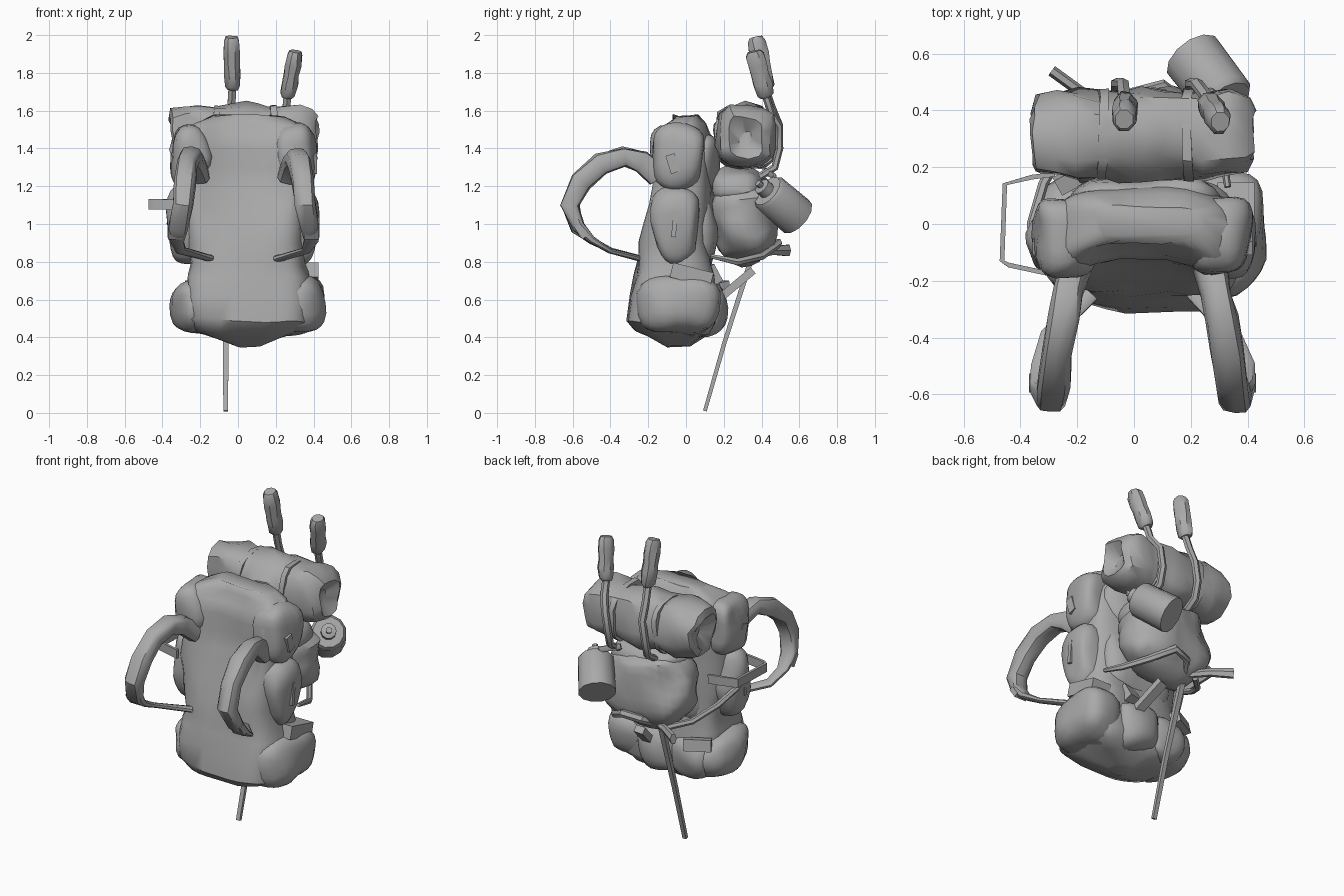
import bpy, bmesh, math
from mathutils import Vector, noise

if "Cube" in bpy.data.objects:
    bpy.data.objects.remove(bpy.data.objects["Cube"])

gray = bpy.data.materials.new("canvas_gray")
gray.diffuse_color = (0.4, 0.4, 0.4, 1)
gray.use_nodes = True
gray.node_tree.nodes["Principled BSDF"].inputs["Base Color"].default_value = gray.diffuse_color


def finish(name, bm, lump=0.0, freq=6.0, angle=40):
    """Crumple the cloth a little, then turn the mesh into a shaded object."""
    if lump:
        for v in bm.verts:
            v.co += noise.noise_vector(v.co * freq) * lump
    bmesh.ops.recalc_face_normals(bm, faces=bm.faces)
    me = bpy.data.meshes.new(name)
    bm.to_mesh(me)
    bm.free()
    me.materials.append(gray)
    ob = bpy.data.objects.new(name, me)
    bpy.context.collection.objects.link(ob)
    bpy.ops.object.select_all(action='DESELECT')
    ob.select_set(True)
    bpy.context.view_layer.objects.active = ob
    bpy.ops.object.shade_smooth_by_angle(angle=math.radians(angle))
    return ob


def sweep(name, path, radii, sides=8, ref=(1, 0, 0), power=2.0, tangent=None, lump=0.0, freq=6.0):
    """Loft superellipse rings along a path; radii are (along ref, across ref)."""
    bm = bmesh.new()
    pts = [Vector(p) for p in path]
    rings = []
    for i, p in enumerate(pts):
        t = Vector(tangent) if tangent else pts[min(i + 1, len(pts) - 1)] - pts[max(i - 1, 0)]
        t.normalize()
        side = Vector(ref)
        side = (side - t * side.dot(t)).normalized()
        up = t.cross(side)
        ring = []
        for k in range(sides):
            a = 2 * math.pi * (k + 0.5) / sides
            c, s = math.cos(a), math.sin(a)
            c = math.copysign(abs(c) ** (2 / power), c)
            s = math.copysign(abs(s) ** (2 / power), s)
            ring.append(bm.verts.new(p + side * c * radii[i][0] + up * s * radii[i][1]))
        rings.append(ring)
    for a, b in zip(rings, rings[1:]):
        for k in range(sides):
            j = (k + 1) % sides
            bm.faces.new((a[k], a[j], b[j], b[k]))
    bm.faces.new(rings[0])
    bm.faces.new(rings[-1])
    return finish(name, bm, lump, freq)


def bag(name, center, half, power=3.5, lump=0.03, cuts=5, freq=6.0):
    """Stuffed pouch: a subdivided cube pulled to a rounded box."""
    bm = bmesh.new()
    bmesh.ops.create_cube(bm, size=2)
    bmesh.ops.subdivide_edges(bm, edges=bm.edges[:], cuts=cuts, use_grid_fill=True)
    for v in bm.verts:
        n = sum(abs(c) ** power for c in v.co) ** (1 / power)
        v.co = Vector([v.co[i] / n * half[i] + center[i] for i in range(3)])
    return finish(name, bm, lump, freq)


def box(name, center, half, rot=(0, 0, 0)):
    bm = bmesh.new()
    bmesh.ops.create_cube(bm, size=2)
    for v in bm.verts:
        v.co = Vector([v.co[i] * half[i] for i in range(3)])
    ob = finish(name, bm)
    ob.location, ob.rotation_euler = center, rot
    return ob


# main pack body: z, centre x, centre y, half width, half depth
body = [(.35, .06, -.04, .06, .06), (.40, .06, -.06, .16, .15), (.43, .05, -.07, .26, .205),
        (.49, .06, -.075, .325, .235), (.62, .06, -.07, .33, .225), (.72, .055, -.065, .32, .215),
        (.79, .055, -.065, .305, .20), (.90, .04, -.065, .31, .195), (1.0, .03, -.06, .32, .185),
        (1.1, .03, -.055, .325, .18), (1.2, .03, -.045, .325, .17), (1.3, .03, -.035, .32, .17),
        (1.4, .035, -.035, .32, .17), (1.48, .035, -.035, .315, .155), (1.53, .04, -.025, .28, .13),
        (1.57, .05, -.005, .19, .065)]
pack = sweep("pack_body", [(b[1], b[2], b[0]) for b in body], [(b[3], b[4]) for b in body],
             sides=32, power=3.5, tangent=(0, 0, 1), lump=.025, freq=5)
# hollow of the back panel, deepest between the shoulders
for v in pack.data.vertices:
    if v.co.y < -.08 and v.co.z > .8:
        depth = .09 * min(1, (v.co.z - .8) / .45)
        v.co.y += depth * max(0, 1 - ((v.co.x - .03) / .27) ** 2)

# side pockets, straps and buckles, repeated left and right about x = 0.03
strap = [(.24, -.15, 1.26), (.26, -.24, 1.33), (.28, -.33, 1.355), (.30, -.45, 1.315), (.315, -.56, 1.22),
         (.325, -.615, 1.10), (.35, -.57, .98), (.36, -.50, .91), (.33, -.40, .86), (.18, -.24, .815)]
strap_r = [(.055, .06), (.055, .055), (.055, .05), (.055, .055), (.06, .055),
           (.055, .05), (.045, .035), (.04, .02), (.03, .016), (.03, .014)]
for s, tag in ((1, "right"), (-1, "left")):
    def mx(x):
        return .03 + s * x
    bag(tag + "_upper_pocket", (mx(.275), -.045, 1.36), (.105, .14, .175), power=3)
    bag(tag + "_middle_pocket", (mx(.29), -.06, 1.0), (.105, .12, .21), power=2.8)
    box(tag + "_pocket_tab", (mx(.375), -.07, 1.32), (.012, .025, .05), (.3, 0, 0))
    box(tag + "_pocket_strip", (mx(.39), -.06, 1.0), (.012, .012, .07), (-.1, 0, 0))
    sweep(tag + "_shoulder_strap", [(mx(p[0]), p[1], p[2]) for p in strap], strap_r,
          sides=10, power=3, lump=.015, freq=9)
    box(tag + "_strap_buckle", (mx(.36), -.56, .96), (.04, .014, .04), (.6, 0, 0))

# bulging bags around the bottom and behind the body
bag("right_lower_pocket", (.325, -.04, .58), (.14, .215, .155), power=2.7, lump=.03)
bag("left_lower_pocket", (-.215, -.03, .56), (.13, .20, .135), power=2.7, lump=.04)
bag("bottom_back_bag", (.08, .09, .56), (.15, .125, .14), power=2.8, lump=.04)
bag("bottom_left_bag", (-.13, .10, .55), (.13, .10, .13), power=2.8, lump=.03)
bag("upper_back_filler", (.04, .09, 1.34), (.25, .08, .15), power=3)
bag("middle_back_filler", (.04, .06, .98), (.25, .09, .22))
bag("back_pouch", (.03, .30, 1.04), (.285, .18, .24), power=2.6, lump=.045, cuts=6)
bag("back_pouch_lid", (.05, .27, 1.21), (.24, .14, .09), power=3)
box("right_pocket_flap", (.36, .03, .73), (.065, .11, .04), (-.25, 0, 0))

# rolled mat with crumpled, tucked-in ends
roll_x = [-.30, -.345, -.335, -.27, -.2, -.12, -.05, .03, .1, .18, .25, .32, .385, .415, .37]
roll_r = [.03, .10, .142, .157, .159, .154, .165, .17, .165, .154, .159, .157, .142, .10, .03]
sweep("bedroll", [(x, .315, 1.46) for x in roll_x], [(r * .97, r * 1.04) for r in roll_r],
      sides=14, ref=(0, 1, 0), power=2.7, tangent=(1, 0, 0), lump=.035, freq=8)
# bands holding the mat
for i, x in enumerate((-.11, .19)):
    sweep("bedroll_band_%d" % i, [(x - .016, .315, 1.46), (x + .016, .315, 1.46)],
          [(.162, .17)] * 2, sides=14, ref=(0, 1, 0), power=2.7, lump=.015, freq=7)

# two hand tools tucked behind the mat
for i, (top, low, foot) in enumerate((((-.035, .37, 1.99), (-.03, .425, 1.71), (-.06, .47, 1.3)),
                                      ((.305, .36, 1.915), (.26, .425, 1.67), (.2, .47, 1.3)))):
    a, b = Vector(top), Vector(low)
    sweep("tool_grip_%d" % i, [a.lerp(b, t) for t in (0, .08, .3, .5, .7, .93, 1)],
          [(.033, .038), (.042, .053), (.047, .055), (.044, .05), (.047, .053), (.042, .048), (.03, .032)],
          sides=8, lump=.006, freq=15)
    f = Vector(foot)
    sweep("tool_shaft_%d" % i, [b, b + Vector((-.005, .025, -.08)), Vector((f.x + .02, .495, 1.52)),
                               Vector((f.x, .495, 1.4)), f, f + Vector((0, -.08, -.05))],
          [(.024, .02)] * 6, sides=6)

# flask with a narrow cap
a, b = Vector((.33, .43, 1.175)), Vector((.21, .585, 1.04))
ax = (b - a).normalized()
sweep("flask", [a, a + ax * .02, b], [(.09, .09), (.105, .105), (.11, .11)], sides=12, ref=(0, 0, 1))
sweep("flask_cap", [a - ax * .05, a - ax * .045, a], [(.03, .03), (.045, .045), (.045, .045)],
      sides=10, ref=(0, 0, 1))
sweep("flask_knob", [a - ax * .075, a - ax * .05], [(.018, .018)] * 2, sides=8, ref=(0, 0, 1))
sweep("flask_loop", [(.16, .42, 1.28), (.27, .47, 1.25), (.32, .45, 1.16), (.26, .41, 1.08)],
      [(.02, .01)] * 4, sides=6, ref=(0, 0, 1))

# walking axe: tapered shaft, curved pick and short flat blade
sweep("axe_shaft", [(-.065, .10, .01), (-.065, .20, .36), (-.07, .36, .86)],
      [(.018, .014), (.02, .016), (.024, .02)], sides=4)
sweep("axe_pick", [(.33, .13, .83), (.31, .27, .80), (.22, .40, .83), (.10, .49, .90),
                   (-.01, .46, .88), (-.07, .36, .83)],
      [(.012, .012), (.02, .016), (.022, .018), (.025, .02), (.025, .02), (.025, .02)],
      sides=6, ref=(0, 0, 1))
sweep("axe_blade", [(-.07, .38, .84), (-.18, .46, .86), (-.29, .54, .86)],
      [(.022, .018), (.026, .02), (.035, .02)], sides=6, ref=(0, 0, 1))

# stubby rod and sheath under the back pouch
sweep("rod_sheath", [(.14, .17, .60), (.08, .35, .75)], [(.04, .03)] * 2, sides=4)
box("sheath_plate", (.15, .12, .72), (.05, .05, .05), (.5, 0, .2))
box("left_side_plate", (-.20, .17, .66), (.08, .03, .035), (.2, 0, .5))

# hose and flat wire handle on the left side
sweep("side_hose", [(-.12, .40, .83), (-.24, .28, .86), (-.32, .14, .93), (-.36, .0, 1.0), (-.35, -.1, 1.08)],
      [(.018, .018)] * 5, sides=6, ref=(0, 0, 1))
sweep("side_wire", [(-.28, .175, 1.10), (-.36, .165, 1.105), (-.455, .14, 1.105), (-.465, -.13, 1.105),
                    (-.44, -.145, 1.105), (-.30, -.175, 1.10)],
      [(.03, .009)] * 6, sides=4, ref=(0, 0, 1), power=8)
